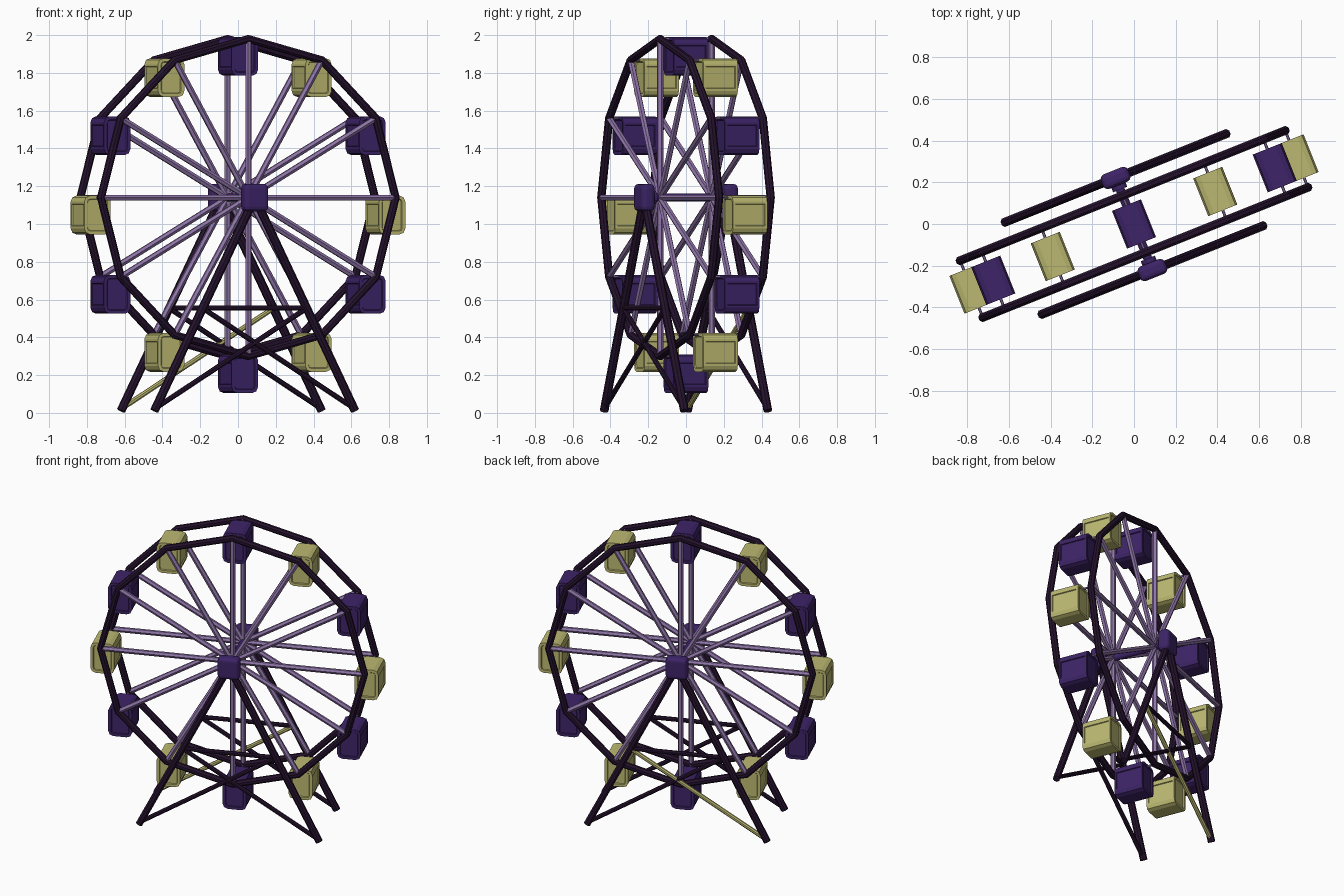
import bpy, bmesh, math
from mathutils import Matrix, Vector

if "Cube" in bpy.data.objects:
    bpy.data.objects.remove(bpy.data.objects["Cube"])

TURN = Matrix.Rotation(math.radians(21.8), 4, 'Z')   # whole wheel is turned about z
AXLE_Z, R = 1.14, 0.84        # axle height, rim radius
RIM_Y, FRAME_Y = 0.147, 0.238  # rim and support offsets along the axle


def material(name, rgb):
    m = bpy.data.materials.new(name)
    m.diffuse_color = (*rgb, 1)
    m.use_nodes = True
    m.node_tree.nodes["Principled BSDF"].inputs["Base Color"].default_value = m.diffuse_color
    return m


DARK = material("dark_plum", (0.018, 0.006, 0.026))
PURPLE = material("purple", (0.047, 0.017, 0.135))
LILAC = material("lilac", (0.28, 0.18, 0.40))
OLIVE = material("olive_yellow", (0.50, 0.48, 0.165))


def finish(bm, name, mat):
    bmesh.ops.recalc_face_normals(bm, faces=bm.faces)
    bm.transform(TURN)
    me = bpy.data.meshes.new(name)
    bm.to_mesh(me)
    bm.free()
    me.materials.append(mat)
    ob = bpy.data.objects.new(name, me)
    bpy.context.collection.objects.link(ob)
    return ob


def add_bar(bm, a, b, r, sides=8):
    """Straight bar from a to b."""
    a, b = Vector(a), Vector(b)
    d = b - a
    rot = d.to_track_quat('Z', 'Y').to_matrix().to_4x4()
    spin = Matrix.Rotation(math.pi / sides, 4, 'Z')
    bmesh.ops.create_cone(bm, cap_ends=True, segments=sides, radius1=r, radius2=r,
                          depth=d.length,
                          matrix=Matrix.Translation((a + b) / 2) @ rot @ spin)


def bars(name, mat, pairs, r, sides=8):
    bm = bmesh.new()
    for a, b in pairs:
        add_bar(bm, a, b, r, sides)
    return finish(bm, name, mat)


def rim_point(k, y):
    t = k * math.pi / 6
    return Vector((R * math.cos(t), y, AXLE_Z + R * math.sin(t)))


def rim(name, y, r=0.022, sides=8):
    """Twelve-sided ring with mitred corners."""
    bm = bmesh.new()
    rings = []
    for k in range(12):
        out = (rim_point(k, y) - Vector((0, y, AXLE_Z))).normalized()
        ring = []
        for j in range(sides):
            t = (j + 0.5) * 2 * math.pi / sides
            ring.append(bm.verts.new(rim_point(k, y) + out * (r * math.cos(t))
                                     + Vector((0, r * math.sin(t), 0))))
        rings.append(ring)
    for k in range(12):
        p, q = rings[k], rings[(k + 1) % 12]
        for j in range(sides):
            n = (j + 1) % sides
            bm.faces.new((p[j], p[n], q[n], q[j]))
    finish(bm, name, DARK)


def gondola(name, pivot, mat):
    """Rounded cabin with sunken panels on its four upright sides."""
    bm = bmesh.new()
    bmesh.ops.create_cube(bm, size=1, matrix=Matrix.Diagonal((0.15, 0.195, 0.205, 1)))
    long_edges = [e for e in bm.edges
                  if abs(e.verts[0].co.y - e.verts[1].co.y) > 0.1]
    bmesh.ops.bevel(bm, geom=long_edges, offset=0.032, segments=2, profile=0.5,
                    affect='EDGES')
    bm.normal_update()
    panels = [f for f in bm.faces if max(abs(f.normal.x), abs(f.normal.y)) > 0.99]
    bmesh.ops.inset_individual(bm, faces=panels, thickness=0.018, depth=0)
    bmesh.ops.inset_individual(bm, faces=panels, thickness=0.004, depth=-0.006)
    bm.transform(Matrix.Translation(pivot + Vector((0, 0, -0.0925))))
    finish(bm, name, mat)


# Rims, spokes and supports, one set per side
for side, s in (("front", -1), ("back", 1)):
    y, fy = s * RIM_Y, s * FRAME_Y
    centre, top = (0, y, AXLE_Z), (0, fy, AXLE_Z)
    rim(side + "_rim", y)
    bars(side + "_spokes", LILAC, [(centre, rim_point(k, y)) for k in range(12)], 0.017, 6)

    # Legs, level tie and crossed braces
    foot_x, foot_z, tie_x, tie_z = 0.572, 0.011, 0.298, 0.555
    bars(side + "_legs", DARK, [(top, (m * foot_x, fy, foot_z)) for m in (-1, 1)], 0.023)
    bars(side + "_tie", DARK, [((-tie_x, fy, tie_z), (tie_x, fy, tie_z))], 0.014)
    for m, label in ((-1, "left"), (1, "right")):
        mat = OLIVE if (s, m) == (1, -1) else DARK
        bars(f"{side}_{label}_brace", mat,
             [((m * foot_x, fy, foot_z + 0.01), (-m * tie_x, fy, tie_z))], 0.014)

    # Hub block and its collar
    bm = bmesh.new()
    bmesh.ops.create_cube(bm, size=1, matrix=Matrix.Translation(top)
                          @ Matrix.Diagonal((0.14, 0.075, 0.145, 1)))
    bmesh.ops.bevel(bm, geom=bm.edges[:], offset=0.024, segments=3, profile=0.5,
                    affect='EDGES')
    finish(bm, side + "_hub", PURPLE)
    bars(side + "_collar", PURPLE,
         [((0, s * 0.178, AXLE_Z), (0, s * 0.205, AXLE_Z))], 0.038, 12)

# Axle and the pins that carry the cabins
bars("axle", PURPLE, [((0, -FRAME_Y, AXLE_Z), (0, FRAME_Y, AXLE_Z))], 0.022, 12)
bars("cabin_pins", LILAC,
     [(rim_point(k, -RIM_Y), rim_point(k, RIM_Y)) for k in range(12)], 0.007, 6)

# Hanging cabins in alternating colours
for k in range(12):
    gondola(f"cabin_{k + 1}", rim_point(k, 0), PURPLE if k % 2 else OLIVE)
